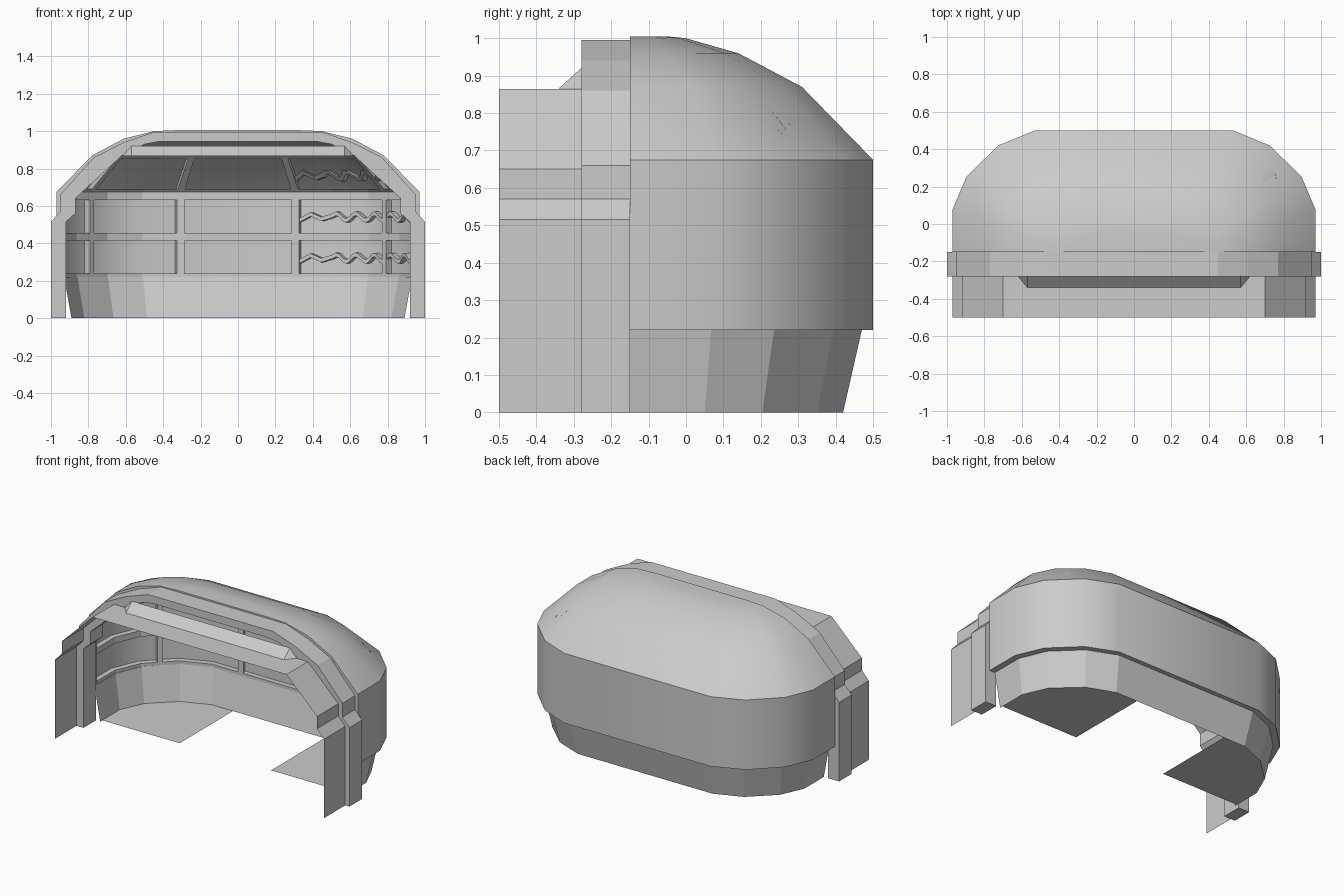
import bpy, math

if "Cube" in bpy.data.objects:
    bpy.data.objects.remove(bpy.data.objects["Cube"])

# Plan outline of the bay: right half, from the front edge round to the back wall
PLAN = [(.97, -.15), (.97, .078), (.895, .254), (.725, .42), (.53, .50)]
Y0 = -.15


def make(name, verts, faces, smooth=None):
    me = bpy.data.meshes.new(name)
    me.from_pydata(verts, [], faces)
    me.update()
    ob = bpy.data.objects.new(name, me)
    bpy.context.collection.objects.link(ob)
    bpy.ops.object.select_all(action='DESELECT')
    ob.select_set(True)
    bpy.context.view_layer.objects.active = ob
    bpy.ops.object.mode_set(mode='EDIT')
    bpy.ops.mesh.select_all(action='SELECT')
    bpy.ops.mesh.normals_make_consistent(inside=False)
    bpy.ops.object.mode_set(mode='OBJECT')
    if smooth:
        bpy.ops.object.shade_smooth_by_angle(angle=math.radians(smooth))
    return ob


def ring(hx, hy):
    """Outline scaled to half width hx and back depth hy, right to left."""
    half = [(x * hx / .97, Y0 + (y - Y0) * (hy - Y0) / .65) for x, y in PLAN]
    return half + [(-x, y) for x, y in reversed(half)]


def loft(name, levels, cap=False, smooth=None):
    verts, faces = [], []
    for z, hx, hy in levels:
        verts += [(x, y, z) for x, y in ring(hx, hy)]
    for k in range(len(levels) - 1):
        for i in range(9):
            a = k * 10 + i
            faces.append((a, a + 1, a + 11, a + 10))
    if cap:
        faces.append(tuple(range(len(verts) - 10, len(verts))))
    return make(name, verts, faces, smooth)


def surf(t, z, d):
    """Point on the wall at outline position t (0 to 9), height z, inset d."""
    f = max(0, (z - .675) / .195) * .19
    pts = ring(.97 - f - d, .5 - f - d)
    i = min(int(t), 8)
    u = t - i
    (ax, ay), (bx, by) = pts[i], pts[i + 1]
    return (ax + (bx - ax) * u, ay + (by - ay) * u, z)


def strip(name, ts, low, high, depth=.035):
    """Solid strip on the inside of the wall; low and high give z at t."""
    verts, faces = [], []
    for t in ts:
        a, b = low(t), high(t)
        verts += [surf(t, a, .002), surf(t, a, depth), surf(t, b, depth), surf(t, b, .002)]
    for k in range(len(ts) - 1):
        for j in range(4):
            n = (j + 1) % 4
            faces.append((k*4 + j, k*4 + n, k*4 + 4 + n, k*4 + 4 + j))
    e = len(verts) - 4
    faces += [(0, 1, 2, 3), (e, e + 1, e + 2, e + 3)]
    return make(name, verts, faces)


# Shell: lower wall, window band, roof and ceiling
loft("lower_wall", [(0, .89, .42), (.22, .93, .47)])
loft("window_band", [(.22, .93, .47), (.22, .97, .5), (.675, .97, .5)], smooth=30)
loft("roof", [(.675, .97, .5), (.87, .78, .31), (.96, .61, .14), (1.0, .45, 0),
              (1.005, .33, -.05)], cap=True, smooth=30)
loft("ceiling", [(.86, .75, .28), (.935, .59, .12), (.97, .43, -.02)], cap=True, smooth=30)

# Window frame: horizontal rails
for n, (a, b) in enumerate([(.22, .24), (.415, .455), (.632, .675), (.675, .69), (.85, .87)]):
    strip(f"window_rail_{n}", list(range(10)), lambda t, a=a: a, lambda t, b=b: b)

# Window frame: upright bars
for n, (t, w) in enumerate([(.06, .06), (2.5, .07), (4.2, .019),
                            (4.8, .019), (6.5, .07), (8.94, .06)]):
    for part, a, b in (("bar", .22, .675), ("roof_bar", .675, .87)):
        strip(f"window_{part}_{n}", [t - w, t + w], lambda t, a=a: a, lambda t, b=b: b)

# Wavy strips across the right-hand windows
for n, zc in enumerate((.32, .54, .76)):
    ts, wave = [], {}
    for i in range(73):
        t = .12 + (4.18 - .12) * i / 72
        ts.append(t)
        p = surf(t, zc, 0)
        run = p[0] - p[1] * .5
        wave[t] = zc + .018 * math.sin(run * 2 * math.pi / .13)
    strip(f"wavy_strip_{n}", ts, lambda t: wave[t] - .01, lambda t: wave[t] + .012, .03)

# Floor corners
for s, side in ((1, "right"), (-1, "left")):
    pts = [(.33, -.13), (.89, -.13)] + ring(.89, .42)[1:5] + [(.33, .42)]
    make(f"floor_{side}", [(s * x, y, 0) for x, y in pts], [tuple(range(len(pts)))])


def mirrored(half):
    return half + [(-x, z) for x, z in reversed(half)]


def arch(name, outer, y0, y1, inner=None):
    """Arch along y: a sheet, or a solid ring when inner is given."""
    loops = [(outer, y0), (outer, y1)]
    if inner:
        loops += [(inner, y1), (inner, y0)]
    n = len(outer)
    verts = [(x, y, z) for prof, y in loops for x, z in prof]
    faces = []
    m = len(loops)
    for k in range(m if inner else 1):
        a, b = k * n, ((k + 1) % m) * n
        faces += [(a + i, a + i + 1, b + i + 1, b + i) for i in range(n - 1)]
    if inner:
        faces += [tuple(k * n for k in range(m)), tuple(k * n + n - 1 for k in range(m))]
    return make(name, verts, faces)


# Entrance frame: thick arch against the shell, thin hood in front
arch("main_arch",
     mirrored([(1, 0), (1, .515), (.95, .57), (.95, .66), (.77, .86), (.61, .94), (.45, .995)]),
     -.28, -.15,
     mirrored([(.92, 0), (.92, .515), (.87, .56), (.87, .64), (.62, .87), (.5, .93), (.42, .945)]))
arch("front_hood",
     mirrored([(.97, 0), (.97, .515), (.92, .57), (.92, .65), (.70, .865)]), -.5, -.28)

# Shell edge lip behind the arch
arch("shell_lip",
     mirrored([(.97, .22), (.97, .675), (.78, .87), (.61, .96), (.45, 1.0), (.33, 1.005)]),
     -.15, -.125,
     mirrored([(.93, .22), (.93, .66), (.75, .85), (.59, .93), (.43, .965), (.33, .965)]))

# Sloped beam on top of the hood
make("hood_beam",
     [(-.57, -.34, .866), (.57, -.34, .866), (.57, -.28, .92), (-.57, -.28, .92),
      (.62, -.28, .866), (-.62, -.28, .866)],
     [(0, 1, 2, 3), (1, 4, 2), (0, 3, 5), (5, 3, 2, 4), (0, 5, 4, 1)])
